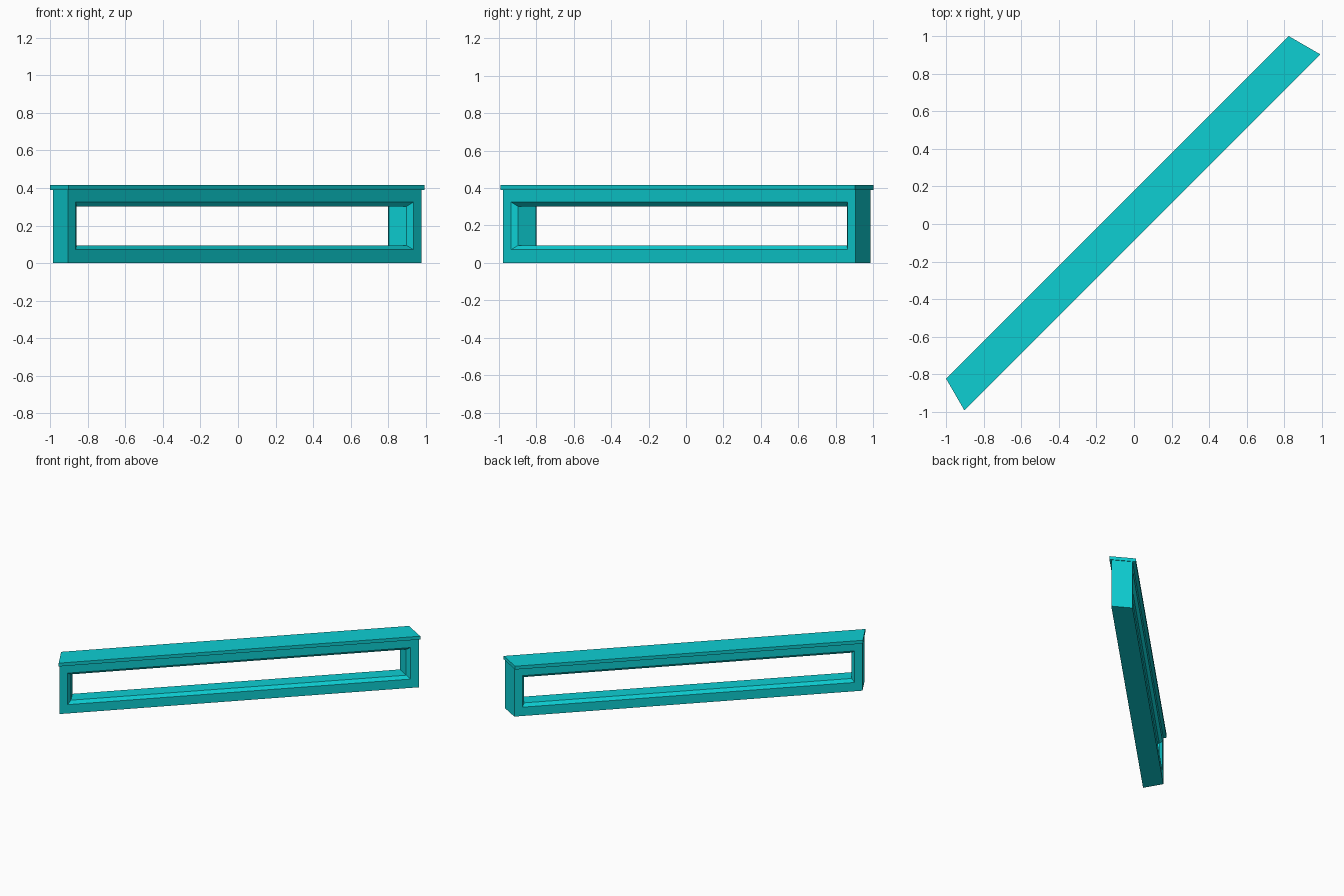
import bpy
import bmesh
import math

cube = bpy.data.objects.get("Cube")
if cube:
    bpy.data.objects.remove(cube, do_unlink=True)

teal = bpy.data.materials.new("turquoise")
teal.use_nodes = True
colour = (0.004, 0.62, 0.65, 1)
teal.diffuse_color = colour
teal.node_tree.nodes["Principled BSDF"].inputs["Base Color"].default_value = colour

MITRE = math.tan(math.radians(15))   # both ends are cut at the same angle
FRONT, BACK = -0.05, 0.102           # depth of the frame
HALF = 1.332                         # half length at the front face
HEIGHT = 0.39
CHAMFER = 0.023


def ring(bm, y, inset, low, high):
    """Rectangle of four points at depth y, following the mitred ends."""
    half = HALF - (y - FRONT) * MITRE - inset
    return [bm.verts.new(p) for p in
            ((-half, y, low), (half, y, low), (half, y, high), (-half, y, high))]


def bridge(bm, a, b):
    for i in range(4):
        j = (i + 1) % 4
        bm.faces.new((a[i], a[j], b[j], b[i]))


def finish(bm, name):
    bmesh.ops.recalc_face_normals(bm, faces=bm.faces[:])
    mesh = bpy.data.meshes.new(name)
    bm.to_mesh(mesh)
    bm.free()
    mesh.materials.append(teal)
    obj = bpy.data.objects.new(name, mesh)
    obj.rotation_euler.z = math.radians(45)
    bpy.context.collection.objects.link(obj)


# Window frame: outer shell, chamfered rims and inner reveal
bm = bmesh.new()
rim = (0.06, 0.071, 0.325)
reveal = (rim[0] + CHAMFER, rim[1] + CHAMFER, rim[2] - CHAMFER)
rings = [
    ring(bm, FRONT, 0, 0, HEIGHT),
    ring(bm, BACK, 0, 0, HEIGHT),
    ring(bm, BACK, *rim),
    ring(bm, BACK - CHAMFER, *reveal),
    ring(bm, FRONT + CHAMFER, *reveal),
    ring(bm, FRONT, *rim),
]
for i, loop in enumerate(rings):
    bridge(bm, loop, rings[(i + 1) % len(rings)])
finish(bm, "window_frame")

# Cap slab, overhanging the frame slightly
bm = bmesh.new()
front = ring(bm, FRONT - 0.013, -0.005, HEIGHT, 0.417)
back = ring(bm, BACK + 0.024, -0.005, HEIGHT, 0.417)
bridge(bm, front, back)
bm.faces.new(front)
bm.faces.new(back)
finish(bm, "top_cap")
